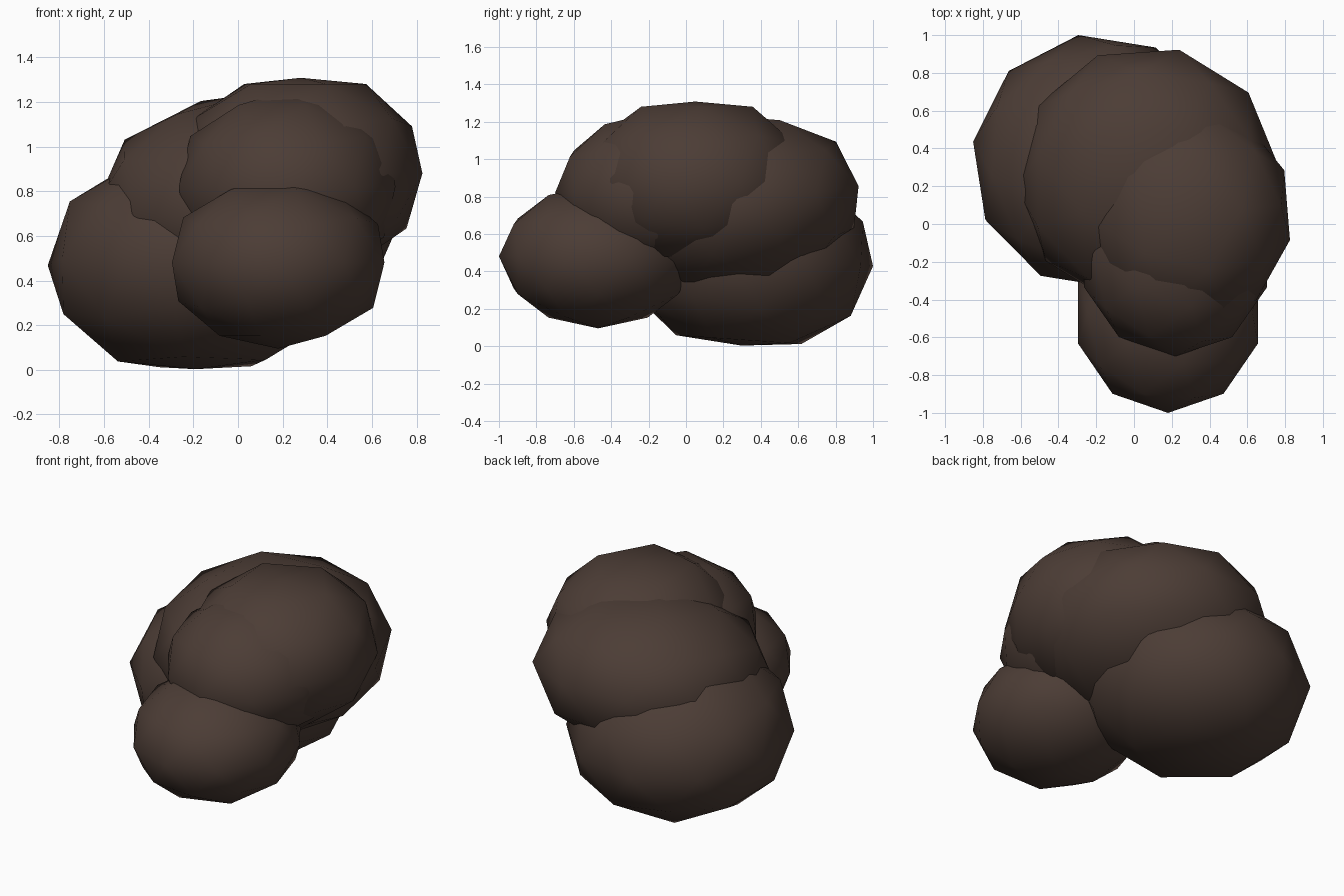
import bpy
import bmesh
from math import radians
from mathutils import Matrix, Vector

cube = bpy.data.objects.get("Cube")
if cube:
    bpy.data.objects.remove(cube, do_unlink=True)

# Single dark brown colour
brown = bpy.data.materials.new("dark_brown")
brown.use_nodes = True
colour = (0.072, 0.046, 0.036, 1.0)
brown.diffuse_color = colour
shader = brown.node_tree.nodes["Principled BSDF"]
shader.inputs["Base Color"].default_value = colour
shader.inputs["Roughness"].default_value = 0.9


def lump(name, centre, radii, spin=0, tilt=0, pole=1.0):
    """Low-poly smooth ellipsoid: spin about z, squash poles, then tilt about x."""
    bm = bmesh.new()
    bmesh.ops.create_icosphere(bm, subdivisions=2, radius=1.0)
    bmesh.ops.rotate(bm, verts=bm.verts, matrix=Matrix.Rotation(radians(spin), 3, "Z"))
    for v in bm.verts:
        v.co.z = max(-pole, min(pole, v.co.z))
    bmesh.ops.scale(bm, verts=bm.verts, vec=Vector(radii))
    bmesh.ops.rotate(bm, verts=bm.verts, matrix=Matrix.Rotation(radians(tilt), 3, "X"))
    for face in bm.faces:
        face.smooth = True
    mesh = bpy.data.meshes.new(name)
    bm.to_mesh(mesh)
    bm.free()
    mesh.materials.append(brown)
    obj = bpy.data.objects.new(name, mesh)
    obj.location = centre
    bpy.context.collection.objects.link(obj)
    return obj


# Lower lumps
lump("front_lower_lump", (0.18, -0.47, 0.48), (0.5, 0.53, 0.385))
lump("back_lower_lump", (-0.19, 0.33, 0.475), (0.67, 0.68, 0.52), spin=9, tilt=-4, pole=0.91)

# Upper lumps
lump("back_upper_lump", (0.07, 0.25, 0.76), (0.7, 0.7, 0.48), spin=-14, tilt=8)
lump("front_upper_lump", (0.22, -0.17, 0.82), (0.51, 0.53, 0.43))
lump("top_left_lump", (0.28, 0.05, 0.88), (0.56, 0.6, 0.47), spin=5, pole=0.91)
